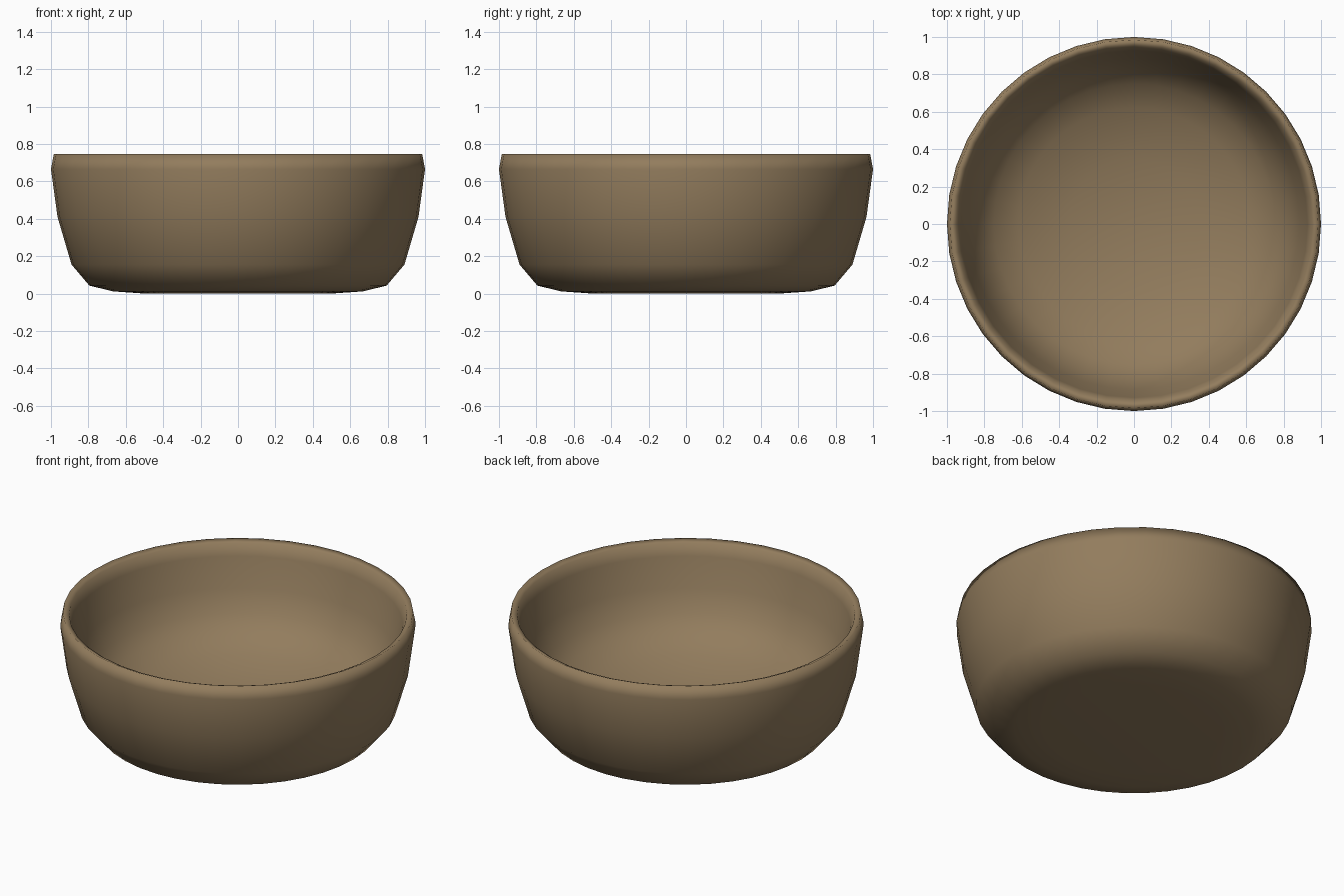
import bpy, bmesh, math

if "Cube" in bpy.data.objects:
    bpy.data.objects.remove(bpy.data.objects["Cube"])

SIDES = 40

# Bowl cross-section (radius, height): outside from the base up, over the lip, down the dished inside
PROFILE = [
    (0.0, 0.0), (0.50, 0.0), (0.67, 0.012), (0.795, 0.043), (0.89, 0.155),
    (0.965, 0.41), (1.0, 0.665), (0.985, 0.745), (0.95, 0.73),
    (0.928, 0.66), (0.885, 0.48), (0.825, 0.35), (0.75, 0.265),
    (0.62, 0.19), (0.35, 0.115), (0.0, 0.085),
]

clay = bpy.data.materials.new("brown_clay")
clay.diffuse_color = (0.29, 0.203, 0.11, 1)
clay.use_nodes = True
clay.node_tree.nodes["Principled BSDF"].inputs["Base Color"].default_value = clay.diffuse_color


def lathe(name, profile, material):
    bm = bmesh.new()
    rings = []
    for r, z in profile:
        if r == 0:
            rings.append([bm.verts.new((0, 0, z))] * SIDES)
        else:
            rings.append([bm.verts.new((r * math.cos(2 * math.pi * i / SIDES),
                                        r * math.sin(2 * math.pi * i / SIDES), z))
                          for i in range(SIDES)])
    for low, high in zip(rings, rings[1:]):
        for i in range(SIDES):
            j = (i + 1) % SIDES
            corners = list(dict.fromkeys((low[i], low[j], high[j], high[i])))
            bm.faces.new(corners).smooth = True
    bmesh.ops.recalc_face_normals(bm, faces=bm.faces)
    mesh = bpy.data.meshes.new(name)
    bm.to_mesh(mesh)
    bm.free()
    mesh.materials.append(material)
    obj = bpy.data.objects.new(name, mesh)
    bpy.context.collection.objects.link(obj)
    return obj


# Hollow round bowl
lathe("bowl", PROFILE, clay)
